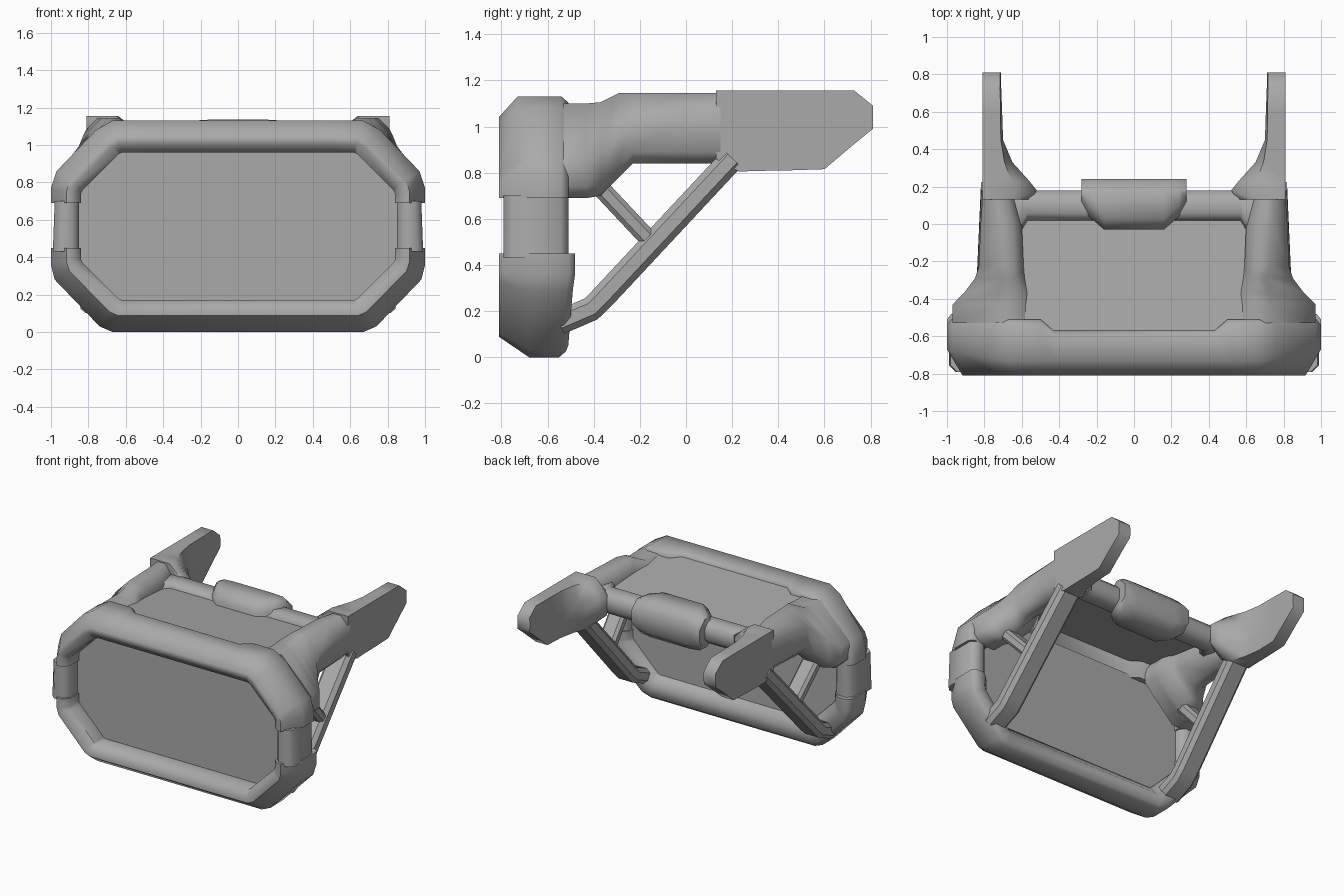
import bpy, bmesh, math
from mathutils import Vector

cube = bpy.data.objects.get("Cube")
if cube:
    bpy.data.objects.remove(cube)

grey = bpy.data.materials.new("plain grey")
grey.use_nodes = True
GREY = (0.4, 0.4, 0.4, 1)
grey.diffuse_color = GREY
grey.node_tree.nodes["Principled BSDF"].inputs["Base Color"].default_value = GREY


def loft(name, sections, mirror=False, angle=52):
    """Skin a row of matching closed sections and cap both ends."""
    bm = bmesh.new()
    rings = [[bm.verts.new(p) for p in s] for s in sections]
    n = len(rings[0])
    for a, b in zip(rings, rings[1:]):
        for i in range(n):
            j = (i + 1) % n
            bm.faces.new((a[i], a[j], b[j], b[i]))
    bm.faces.new(rings[0])
    bm.faces.new(rings[-1])
    bmesh.ops.recalc_face_normals(bm, faces=bm.faces)
    mesh = bpy.data.meshes.new(name)
    bm.to_mesh(mesh)
    bm.free()
    mesh.materials.append(grey)
    obj = bpy.data.objects.new(name, mesh)
    bpy.context.collection.objects.link(obj)
    bpy.ops.object.select_all(action='DESELECT')
    obj.select_set(True)
    bpy.context.view_layer.objects.active = obj
    bpy.ops.object.shade_smooth_by_angle(angle=math.radians(angle))
    if mirror:
        obj.modifiers.new("mirror", 'MIRROR').use_axis[0] = True


def octagon(a0, a1, b0, b1, c):
    """Rectangle with corners cut by c."""
    return [(a0 + c, b0), (a1 - c, b0), (a1, b0 + c), (a1, b1 - c),
            (a1 - c, b1), (a0 + c, b1), (a0, b1 - c), (a0, b0 + c)]


def strut(name, path, thick, wide):
    """Flattened eight-sided bar through points lying close to a yz plane."""
    pts = [Vector(p) for p in path]
    sections = []
    for i, p in enumerate(pts):
        d = (pts[min(i + 1, len(pts) - 1)] - pts[max(i - 1, 0)]).normalized()
        u = d.cross(Vector((1, 0, 0))).normalized()
        v = d.cross(u)
        sections.append([p + u * a + v * b for a, b in
                         octagon(-thick, thick, -wide, wide, thick * 0.5)])
    loft(name, sections, mirror=True, angle=40)


# Front frame halves: a rounded section swept between inner and outer outlines
FRONT = -0.81


def frame_half(name, half, inset):
    """Stations: inner x, z, outer x, z, rear y and front chamfer depth."""
    stations = half + [(-s[0], s[1], -s[2], *s[3:]) for s in reversed(half)]
    sections = []
    for xi, zi, xo, zo, rear, cut in stations:
        profile = [(0, rear - inset), (0, FRONT + 0.04), (0.3, FRONT), (0.48, FRONT),
                   (1, FRONT + cut), (1, rear - 0.03), (0.85, rear), (0.4, rear)]
        sections.append([(xi + (xo - xi) * t, y, zi + (zo - zi) * t) for t, y in profile])
    loft(name, sections)


frame_half("upper_frame", [
    (0.84, 0.69, 1.00, 0.69, -0.51, 0.14), (0.84, 0.74, 1.00, 0.77, -0.51, 0.14),
    (0.83, 0.76, 0.97, 0.86, -0.51, 0.13), (0.64, 0.95, 0.76, 1.08, -0.51, 0.09),
    (0.62, 0.96, 0.67, 1.13, -0.51, 0.08), (0.50, 0.96, 0.50, 1.13, -0.51, 0.08),
    (0.43, 0.96, 0.43, 1.13, -0.57, 0.08)], 0.03)
frame_half("lower_frame", [
    (0.84, 0.45, 1.00, 0.45, -0.48, 0.14), (0.84, 0.39, 1.00, 0.36, -0.48, 0.14),
    (0.83, 0.37, 0.98, 0.28, -0.49, 0.14), (0.64, 0.18, 0.74, 0.03, -0.51, 0.13),
    (0.62, 0.17, 0.67, 0.00, -0.52, 0.13)], 0.06)

# Side connectors between the frame halves
loft("side_connector", [[(x, y, z) for x, y in octagon(0.85, x1, -0.79, -0.51, 0.035)]
                        for z, x1 in ((0.43, 0.99), (0.70, 0.98))], mirror=True)

# Front panel, and the roof panel falling slightly to the rear
loft("front_panel", [[(x, y, z) for x, z in octagon(-0.86, 0.86, 0.15, 0.98, 0.22)]
                     for y in (-0.66, -0.58)])
roof = octagon(-0.63, 0.63, -0.62, 0.08, 0.03)
loft("roof_panel", [[(x, y, z - 0.1 * y) for x, y in roof] for z in (1.02, 1.04)])

# Arms: wide at the frame with the corner cut, narrowing to the rear
arm = []
for y, x0, x1, z0, z1, cut in [
        (-0.53, 0.54, 0.97, 0.69, 1.10, 0.24), (-0.43, 0.54, 0.97, 0.69, 1.10, 0.24),
        (-0.37, 0.54, 0.91, 0.70, 1.105, 0.19), (-0.29, 0.585, 0.85, 0.78, 1.145, 0.15),
        (-0.23, 0.59, 0.83, 0.84, 1.145, 0.10), (0.00, 0.60, 0.82, 0.84, 1.145, 0.08),
        (0.15, 0.64, 0.81, 0.84, 1.145, 0.06)]:
    c = 0.05
    arm.append([(x, y, z) for x, z in [
        (x0 + cut, z0), (x1 - c, z0), (x1, z0 + c), (x1, z1 - cut),
        (x1 - cut, z1), (x0 + c, z1), (x0, z1 - c * 1.5), (x0, z0 + cut)]])
loft("arm", arm, mirror=True, angle=60)

# Rear blades: flared on the inside at the front, flat plates behind
blade = []
for y, x0, z0, z1 in [(0.13, 0.55, 0.86, 1.155), (0.18, 0.52, 0.83, 1.155),
                      (0.23, 0.56, 0.805, 1.155), (0.33, 0.65, 0.808, 1.155),
                      (0.45, 0.70, 0.81, 1.155), (0.60, 0.705, 0.815, 1.155),
                      (0.73, 0.71, 0.925, 1.155), (0.81, 0.71, 0.99, 1.09)]:
    flare = (0.72 - x0) * 0.6
    h = (z1 - z0) * 0.3
    blade.append([(x, y, z) for x, z in [
        (x0 + flare, z0), (0.81, z0), (0.81, z1),
        (x0 + flare, z1), (x0, z1 - h), (x0, z0 + h)]])
loft("rear_blade", blade, mirror=True, angle=60)

# Rear crossbar with flared ends, and the pad around its middle
loft("crossbar", [[(x, y, z) for y, z in octagon(y0, 0.18, 0.92, 1.08, 0.04)]
                  for x, y0 in [(-0.68, -0.07), (-0.62, -0.07), (-0.57, 0.02),
                                (0.57, 0.02), (0.62, -0.07), (0.68, -0.07)]])
pad = [(0.28, 0.09, 0.90, 1.11), (0.24, 0.04, 0.87, 1.13), (0.16, -0.03, 0.86, 1.135)]
pad = [(-x, *rest) for x, *rest in pad] + pad[::-1]
loft("crossbar_pad", [[(x, y, z) for y, z in octagon(y0, 0.24, z0, z1, 0.06)]
                      for x, y0, z0, z1 in pad], angle=60)

# Diagonal struts and short braces
strut("diagonal_strut", [(0.76, -0.55, 0.15), (0.76, -0.41, 0.21), (0.76, -0.36, 0.26),
                         (0.735, 0.20, 0.86)], 0.053, 0.083)
strut("short_brace", [(0.78, -0.39, 0.755), (0.76, -0.16, 0.51)], 0.039, 0.065)
